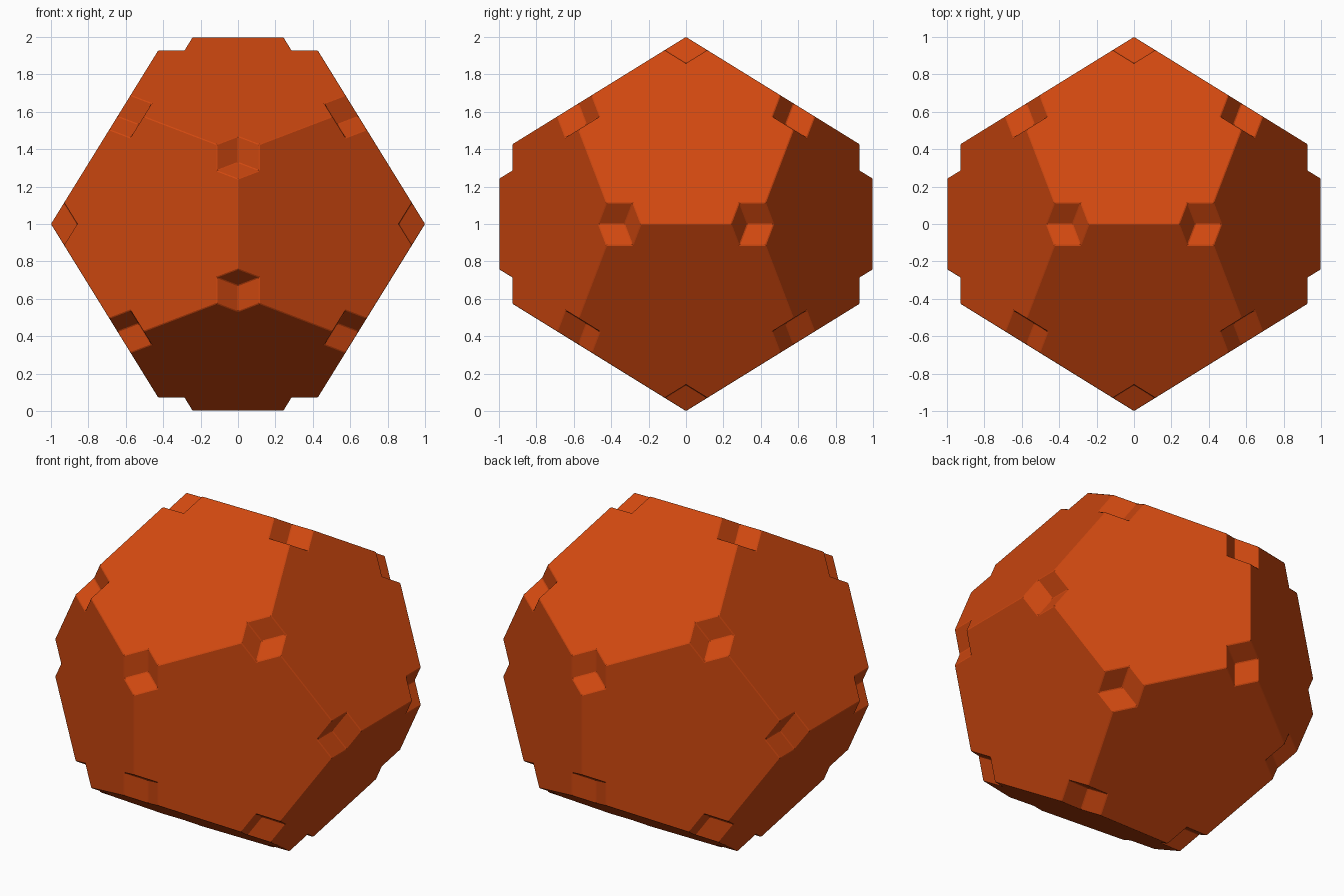
import bpy, bmesh, math
from mathutils import Vector
from itertools import product

if "Cube" in bpy.data.objects:
    bpy.data.objects.remove(bpy.data.objects["Cube"])

PHI = (1 + 5 ** 0.5) / 2
CUT = 0.184          # notch size as a fraction of the edge length
EDGE = 2 / PHI ** 2


def cyclic(a, b, c):
    return [Vector(p) for p in ((a, b, c), (c, a, b), (b, c, a))]


# Corners of a dodecahedron and the directions of its twelve faces
signs = list(product((1, -1), repeat=2))
corners = [p for s, t in signs for p in cyclic(0, s, t / PHI ** 2)]
corners += [Vector(s) / PHI for s in product((1, -1), repeat=3)]
normals = [p for s, t in signs for p in cyclic(0, s, t * PHI)]

bm = bmesh.new()


def add_face(points):
    bm.faces.new([bm.verts.new(p + Vector((0, 0, 1))) for p in points])


# Pentagon faces with a rhombic bite at each corner
for n in normals:
    axis = n.normalized()
    u = axis.orthogonal().normalized()
    w = axis.cross(u)
    ring = sorted((c for c in corners if c.dot(n) > PHI - 0.01),
                  key=lambda c: math.atan2(c.dot(w), c.dot(u)))
    outline = []
    for i, c in enumerate(ring):
        a = (ring[i - 1] - c) * CUT
        b = (ring[(i + 1) % 5] - c) * CUT
        outline += [c + a, c + a + b, c + b]
    add_face(outline)

# Three sunken walls in every corner notch
for c in corners:
    e = [(o - c) * CUT for o in corners if abs((o - c).length - EDGE) < 0.01]
    inner = c + e[0] + e[1] + e[2]
    for i in range(3):
        j, k = e[(i + 1) % 3], e[(i + 2) % 3]
        add_face([c + e[i], c + e[i] + j, inner, c + e[i] + k])

bmesh.ops.remove_doubles(bm, verts=bm.verts, dist=1e-4)
bmesh.ops.recalc_face_normals(bm, faces=bm.faces)
mesh = bpy.data.meshes.new("notched_dodecahedron")
bm.to_mesh(mesh)
bm.free()
body = bpy.data.objects.new("notched_dodecahedron", mesh)
bpy.context.collection.objects.link(body)

# Hairline softened edges
bevel = body.modifiers.new("soft_edges", 'BEVEL')
bevel.width = 0.004
bevel.segments = 1
bevel.limit_method = 'ANGLE'

orange = bpy.data.materials.new("burnt_orange")
orange.diffuse_color = (0.63, 0.065, 0.005, 1)
orange.use_nodes = True
orange.node_tree.nodes["Principled BSDF"].inputs["Base Color"].default_value = orange.diffuse_color
mesh.materials.append(orange)
